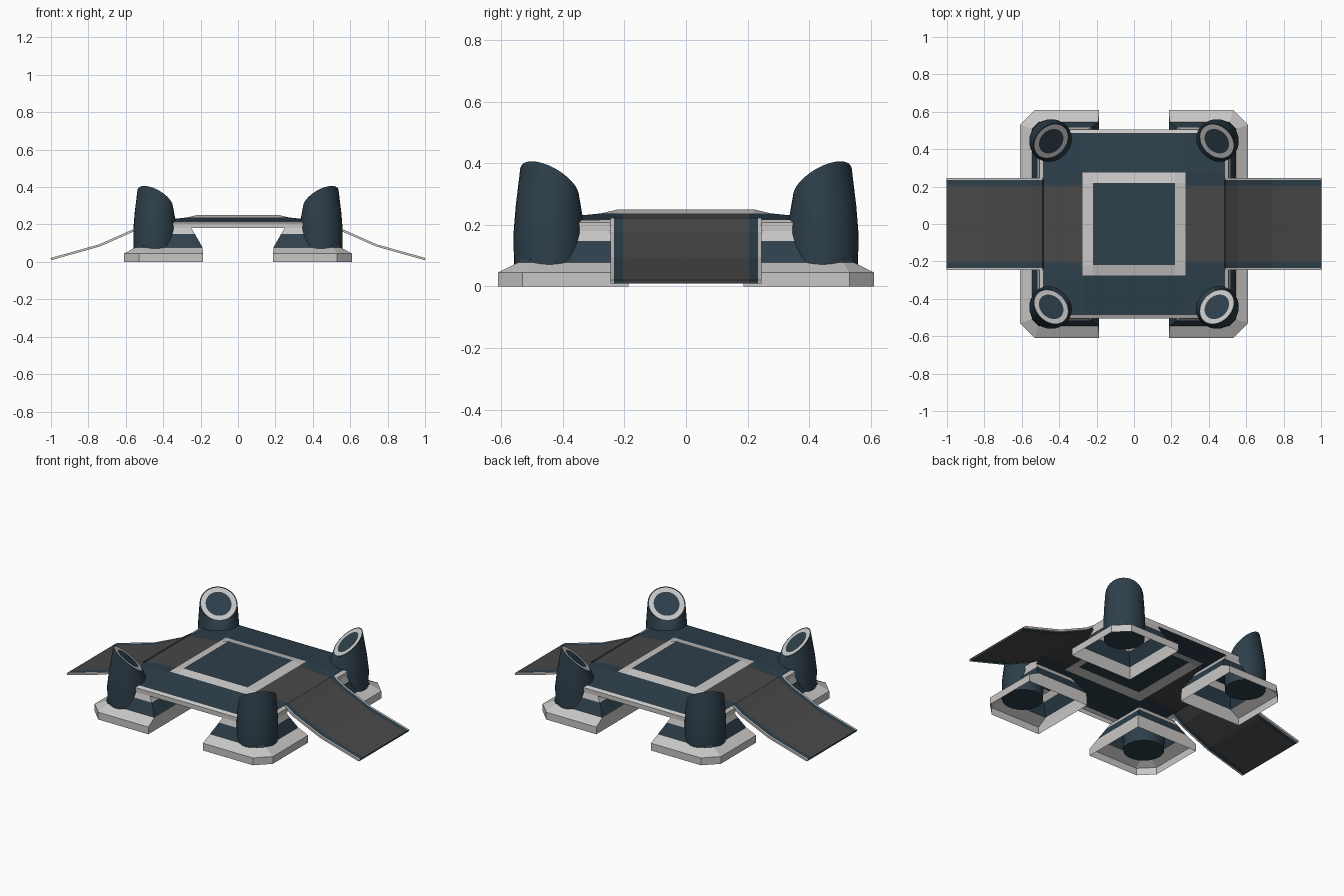
import bpy, bmesh, math

if "Cube" in bpy.data.objects:
    bpy.data.objects.remove(bpy.data.objects["Cube"])

def material(name, rgb):
    m = bpy.data.materials.new(name)
    m.diffuse_color = (*rgb, 1)
    m.use_nodes = True
    m.node_tree.nodes["Principled BSDF"].inputs["Base Color"].default_value = m.diffuse_color
    return m

MATS = [material("dark blue", (0.027, 0.05, 0.07)),
        material("light grey", (0.58, 0.57, 0.56)),
        material("dark grey", (0.065, 0.065, 0.065))]
BLUE, LIGHT, GREY = 0, 1, 2

def finish(name, bm, smooth=False):
    bmesh.ops.recalc_face_normals(bm, faces=bm.faces)
    me = bpy.data.meshes.new(name)
    bm.to_mesh(me)
    bm.free()
    for m in MATS:
        me.materials.append(m)
    ob = bpy.data.objects.new(name, me)
    bpy.context.collection.objects.link(ob)
    if smooth:
        bpy.ops.object.select_all(action='DESELECT')
        ob.select_set(True)
        bpy.context.view_layer.objects.active = ob
        bpy.ops.object.shade_smooth_by_angle(angle=math.radians(35))
    return ob

def grid(name, us, vs, point, colour):
    """Sheet over grid lines us x vs, coloured per cell."""
    bm = bmesh.new()
    p = [[bm.verts.new(point(u, v)) for v in vs] for u in us]
    for i in range(len(us) - 1):
        for j in range(len(vs) - 1):
            f = bm.faces.new((p[i][j], p[i + 1][j], p[i + 1][j + 1], p[i][j + 1]))
            f.material_index = colour((us[i] + us[i + 1]) / 2, (vs[j] + vs[j + 1]) / 2)
    return finish(name, bm)

def loft(bm, rings, mats, cap_start=None, cap_end=None):
    """Closed rings joined in order, one material per band."""
    vs = [[bm.verts.new(c) for c in r] for r in rings]
    n = len(vs[0])
    for a, b, m in zip(vs, vs[1:], mats):
        for i in range(n):
            k = (i + 1) % n
            bm.faces.new((a[i], a[k], b[k], b[i])).material_index = m
    if cap_start is not None:
        bm.faces.new(vs[0]).material_index = cap_start
    if cap_end is not None:
        bm.faces.new(vs[-1]).material_index = cap_end

# Deck: low stepped pyramid with a light frame and the runway strip
def deck_point(x, y):
    m = max(abs(x), abs(y))
    z = 0.25 if m < 0.221 else 0.237 if m < 0.276 else 0.216
    return (x, y, z)

def deck_colour(x, y):
    m = max(abs(x), abs(y))
    if m < 0.22:
        return BLUE
    if m < 0.275:
        return LIGHT
    return GREY if abs(y) < 0.205 else BLUE

half = [0.205, 0.22, 0.275, 0.487]
lines = [-v for v in reversed(half)] + half
grid("deck", lines, lines, deck_point, deck_colour)

# Light trim around the deck edge, left open where the ramps leave
trim = [(0.487, 0.216), (0.506, 0.207), (0.506, 0.18)]
for s, side in ((-1, "front"), (1, "back")):
    grid(side + "_trim", [0, 1, 2], [-1, 1],
         lambda u, v: (v * trim[u][0], s * trim[u][0], trim[u][1]),
         lambda u, v: LIGHT)
for sx in (-1, 1):
    for sy in (-1, 1):
        grid("side_trim", [0, 1, 2], [0, 1],
             lambda u, v: (sx * trim[u][0], sy * (trim[u][0] if v else 0.24), trim[u][1]),
             lambda u, v: LIGHT)

# Ramps: bent thin sheets with blue margins and light edges
ramp = [(0.485, 0.2165), (0.55, 0.172), (0.74, 0.088), (1.0, 0.015)]
for sx, side in ((-1, "left"), (1, "right")):
    ob = grid(side + "_ramp", [0, 1, 2, 3],
              [-0.245, -0.234, -0.205, 0.205, 0.234, 0.245],
              lambda u, v: (sx * ramp[u][0], v, ramp[u][1]),
              lambda u, v: GREY if abs(v) < 0.2 else BLUE if abs(v) < 0.234 else LIGHT)
    mod = ob.modifiers.new("thickness", 'SOLIDIFY')
    mod.thickness = 0.012
    mod.offset = 0

# Feet: open shells, square with the outer corner cut off
def foot_ring(sx, sy, lo, hi, cut, z):
    pts = [(lo, lo), (hi, lo), (hi, hi - cut), (hi - cut, hi), (lo, hi)]
    return [(sx * x, sy * y, z) for x, y in pts]

# Lamps: tapering round posts cut at a slant facing the centre
def lamp_ring(sx, sy, rd, rp, height, n=32):
    out = []
    for i in range(n):
        a = 2 * math.pi * i / n
        d, p = rd * math.cos(a), rp * math.sin(a)
        x = 0.443 - (d + p) * math.sqrt(0.5)
        y = 0.443 - (d - p) * math.sqrt(0.5)
        out.append((sx * x, sy * y, height(d)))
    return out

def slant(d):
    return 0.337 - 0.84 * d

for sx, a in ((-1, "left"), (1, "right")):
    for sy, b in ((-1, "front"), (1, "back")):
        bm = bmesh.new()
        loft(bm, [foot_ring(sx, sy, *r) for r in (
            (0.187, 0.61, 0.08, 0.0),
            (0.187, 0.61, 0.08, 0.045),
            (0.19, 0.545, 0.035, 0.078),
            (0.23, 0.515, 0.02, 0.148),
            (0.25, 0.505, 0.02, 0.182))], [LIGHT, LIGHT, BLUE, LIGHT])
        finish(f"{b}_{a}_foot", bm)

        bm = bmesh.new()
        loft(bm, [lamp_ring(sx, sy, 0.115, 0.115, lambda d: 0.055),
                  lamp_ring(sx, sy, 0.117, 0.117, lambda d: 0.17),
                  lamp_ring(sx, sy, 0.105, 0.114, lambda d: 0.24 - 0.3 * d),
                  lamp_ring(sx, sy, 0.082, 0.107, slant),
                  lamp_ring(sx, sy, 0.077, 0.1, slant),
                  lamp_ring(sx, sy, 0.057, 0.073, slant)],
             [BLUE, BLUE, BLUE, BLUE, LIGHT], BLUE, BLUE)
        finish(f"{b}_{a}_lamp", bm, smooth=True)
